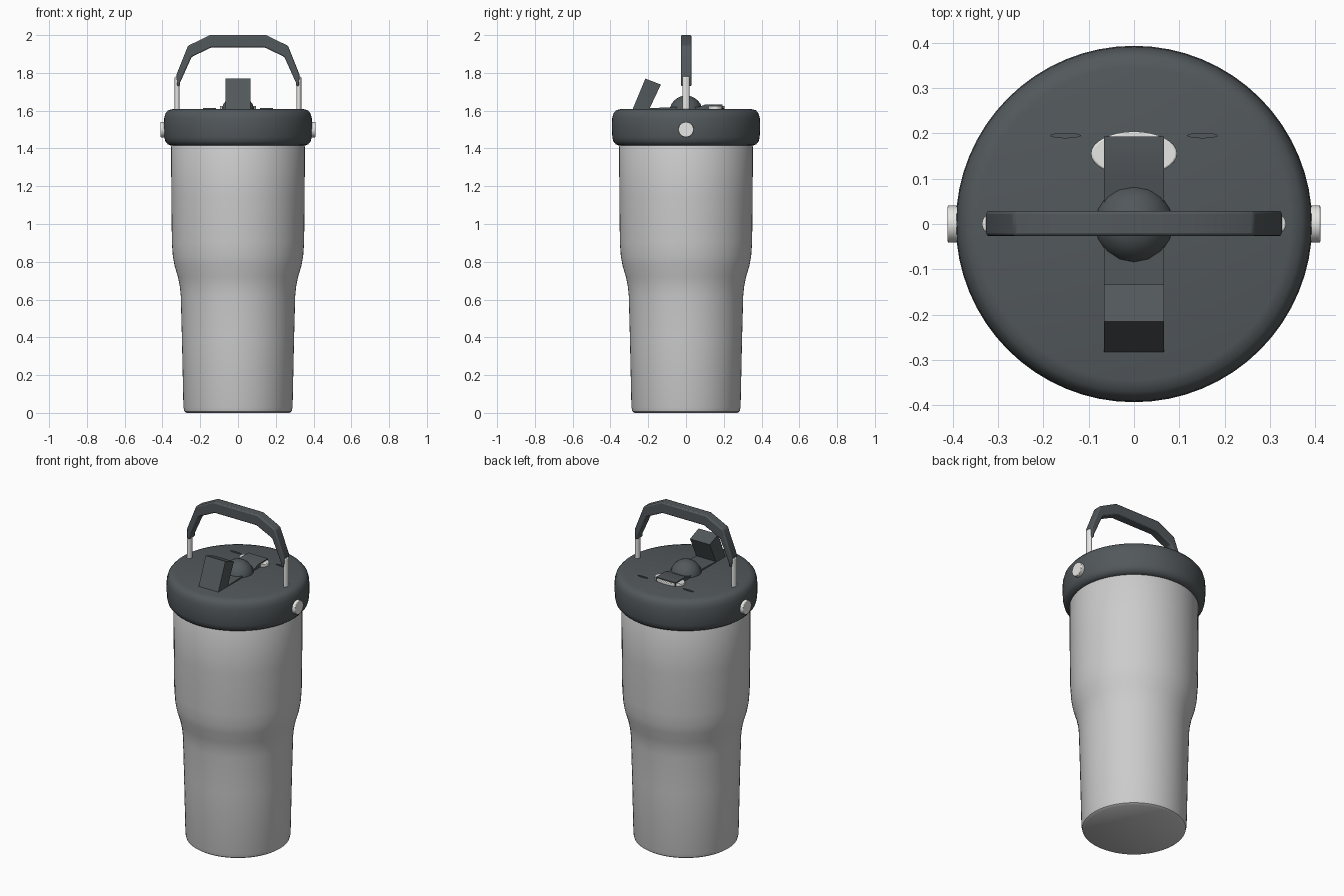
import bpy, bmesh, math
from mathutils import Matrix

if "Cube" in bpy.data.objects:
    bpy.data.objects.remove(bpy.data.objects["Cube"], do_unlink=True)


def material(name, rgb):
    mat = bpy.data.materials.new(name)
    mat.use_nodes = True
    color = (*rgb, 1)
    mat.diffuse_color = color
    shader = mat.node_tree.nodes["Principled BSDF"]
    shader.inputs["Base Color"].default_value = color
    shader.inputs["Roughness"].default_value = 0.6
    return mat


STEEL = material("light grey", (0.6, 0.6, 0.6))
DARK = material("dark slate", (0.085, 0.098, 0.105))
WHITE = material("off white", (0.8, 0.8, 0.78))


def finish(name, bm, mat, bevel=0, angle=40):
    bmesh.ops.recalc_face_normals(bm, faces=bm.faces)
    mesh = bpy.data.meshes.new(name)
    bm.to_mesh(mesh)
    bm.free()
    mesh.materials.append(mat)
    obj = bpy.data.objects.new(name, mesh)
    bpy.context.collection.objects.link(obj)
    if bevel:
        mod = obj.modifiers.new("soft edges", "BEVEL")
        mod.width, mod.segments = bevel, 2
    bpy.ops.object.select_all(action="DESELECT")
    obj.select_set(True)
    bpy.context.view_layer.objects.active = obj
    bpy.ops.object.shade_smooth_by_angle(angle=math.radians(angle))
    return obj


def lathe(name, profile, mat):
    """Spin a (radius, height) profile around z."""
    bm = bmesh.new()
    verts = [bm.verts.new((r, 0, z)) for r, z in profile]
    edges = [bm.edges.new(pair) for pair in zip(verts, verts[1:])]
    bmesh.ops.spin(bm, geom=verts + edges, axis=(0, 0, 1), cent=(0, 0, 0),
                   angle=math.tau, steps=64)
    bmesh.ops.remove_doubles(bm, verts=bm.verts, dist=0.0001)
    return finish(name, bm, mat)


def extrude(name, outline, axis, low, high, mat, bevel=0):
    """Extrude an outline along x (points are y, z) or y (points are x, z)."""
    bm = bmesh.new()
    face = bm.faces.new([bm.verts.new((low, a, b) if axis == "x" else (a, low, b))
                         for a, b in outline])
    new = bmesh.ops.extrude_face_region(bm, geom=[face])["geom"]
    depth = high - low
    bmesh.ops.translate(bm, verts=[v for v in new if isinstance(v, bmesh.types.BMVert)],
                        vec=(depth, 0, 0) if axis == "x" else (0, depth, 0))
    return finish(name, bm, mat, bevel, 30)


def cylinder(name, center, scale, mat, along_x=False, bevel=0, sides=32):
    """Elliptical cylinder with half-widths given by scale."""
    bm = bmesh.new()
    turn = Matrix.Rotation(math.pi / 2, 4, "Y") if along_x else Matrix()
    bmesh.ops.create_cone(bm, cap_ends=True, segments=sides, radius1=1, radius2=1, depth=2,
                          matrix=Matrix.Translation(center) @ Matrix.Diagonal((*scale, 1)) @ turn)
    return finish(name, bm, mat, bevel)


# Tapered tumbler body and its lid
lathe("body", [(0, 0), (0.272, 0), (0.284, 0.008), (0.289, 0.03), (0.297, 0.4),
               (0.303, 0.62), (0.308, 0.67), (0.318, 0.72), (0.336, 0.78),
               (0.345, 0.83), (0.35, 0.9), (0.353, 1.15), (0.354, 1.41),
               (0.34, 1.44), (0, 1.44)], STEEL)
lathe("lid", [(0, 1.415), (0.355, 1.415), (0.372, 1.422), (0.385, 1.438), (0.39, 1.46),
              (0.393, 1.51), (0.391, 1.56), (0.384, 1.585), (0.37, 1.602),
              (0.345, 1.609), (0, 1.609)], DARK)

# Hinge pins, handle posts and lid slots on both sides
for side, sx in (("left", 1), ("right", -1)):
    cylinder(side + "_hinge_pin", (sx * 0.39, 0, 1.5), (0.021, 0.041, 0.041), WHITE, True, 0.003)
    cylinder(side + "_handle_post", (sx * 0.322, 0, 1.68), (0.013, 0.019, 0.1), WHITE, False, 0.004)
    cylinder(side + "_lid_slot", (sx * 0.151, 0.195, 1.609), (0.034, 0.006, 0.004), DARK)

# Faceted carry handle
outer = [(0.322, 1.73), (0.326, 1.79), (0.265, 1.943), (0.15, 2.0)]
inner = [(0.14, 1.935), (0.245, 1.885), (0.306, 1.75), (0.306, 1.73)]
arch = outer + [(-x, z) for x, z in reversed(outer)]
under = [(-x, z) for x, z in reversed(inner)] + inner
extrude("handle", arch + under, "y", -0.027, 0.029, DARK, 0.007)

# Flip spout, its arm and the pivot dome
extrude("spout", [(-0.215, 1.77), (-0.133, 1.738), (-0.203, 1.59), (-0.29, 1.59)],
        "x", -0.066, 0.066, DARK)
extrude("spout_arm", [(-0.22, 1.6), (-0.22, 1.612), (-0.08, 1.618), (0.07, 1.62),
                      (0.1, 1.632), (0.193, 1.632), (0.193, 1.6)],
        "x", -0.066, 0.066, DARK)
dome = bmesh.new()
bmesh.ops.create_uvsphere(dome, u_segments=16, v_segments=12, radius=0.088,
                          matrix=Matrix.Translation((0, 0, 1.592)))
finish("pivot_dome", dome, DARK)

# Rounded seal under the arm's back end
cylinder("drink_seal", (0, 0.155, 1.612), (0.095, 0.049, 0.014), WHITE, False, 0.004)
